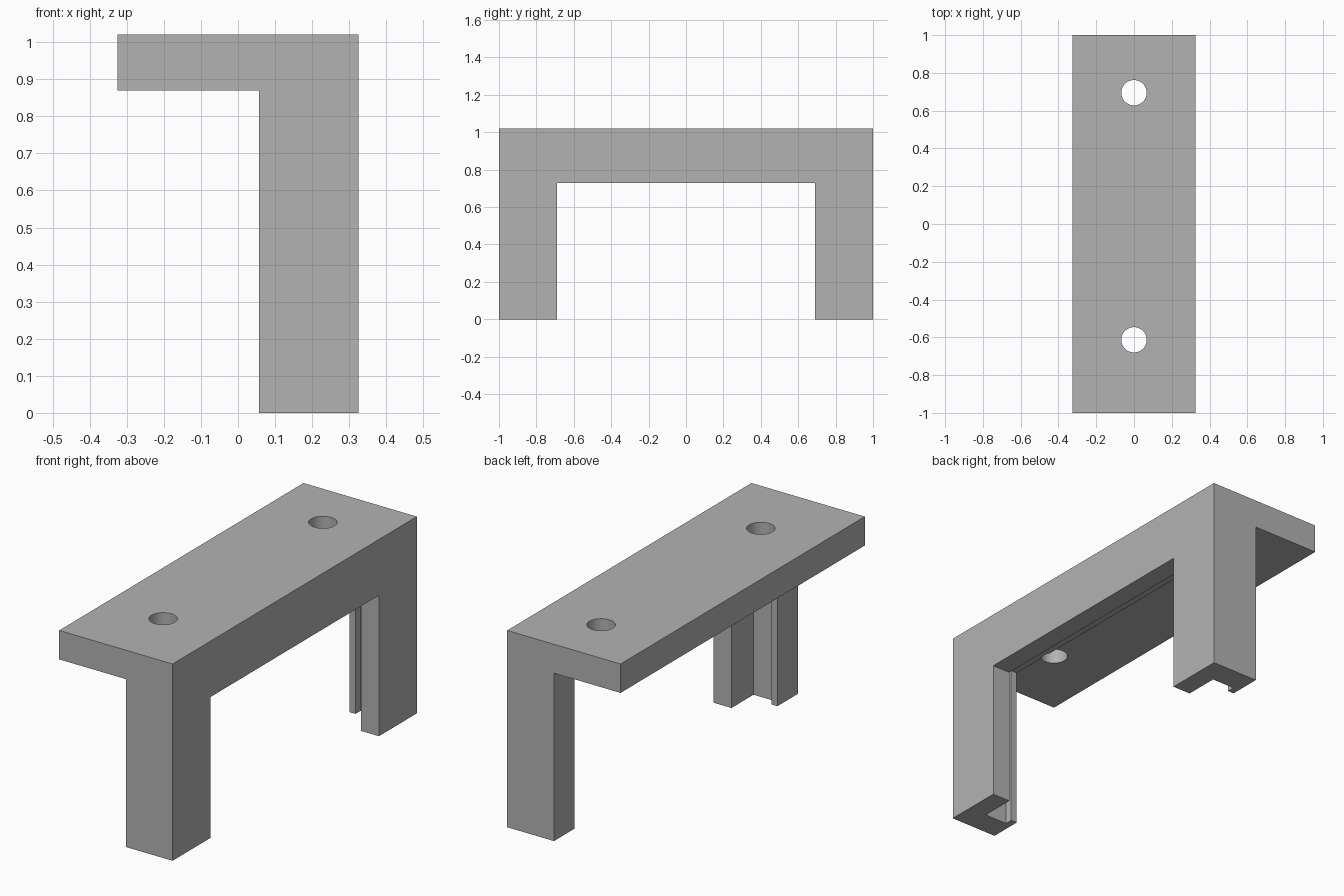
import bpy
import bmesh
import math

if "Cube" in bpy.data.objects:
    bpy.data.objects.remove(bpy.data.objects["Cube"], do_unlink=True)

grey = bpy.data.materials.new("plain grey")
grey.use_nodes = True
colour = (0.45, 0.45, 0.45, 1)
grey.diffuse_color = colour
grey.node_tree.nodes["Principled BSDF"].inputs["Base Color"].default_value = colour


def add_object(name, bm):
    mesh = bpy.data.meshes.new(name)
    bmesh.ops.recalc_face_normals(bm, faces=bm.faces)
    bm.to_mesh(mesh)
    bm.free()
    mesh.materials.append(grey)
    obj = bpy.data.objects.new(name, mesh)
    bpy.context.collection.objects.link(obj)
    return obj


def box(name, x0, x1, half_y, z0, z1):
    bm = bmesh.new()
    bmesh.ops.create_cube(bm, size=1)
    for v in bm.verts:
        v.co = (x1 if v.co.x > 0 else x0,
                half_y if v.co.y > 0 else -half_y,
                z1 if v.co.z > 0 else z0)
    return add_object(name, bm)


def cylinder(name, x, y, z, radius, depth):
    bm = bmesh.new()
    bmesh.ops.create_cone(bm, cap_ends=True, segments=48,
                          radius1=radius, radius2=radius, depth=depth)
    bmesh.ops.translate(bm, verts=bm.verts, vec=(x, y, z))
    return add_object(name, bm)


# Bracket body: L-shaped profile extruded along its length
profile = [(-0.325, 1.02), (-0.325, 0.87), (0.057, 0.87),
           (0.057, 0), (0.325, 0), (0.325, 1.02)]
bm = bmesh.new()
face = bm.faces.new([bm.verts.new((x, -1, z)) for x, z in profile])
side = bmesh.ops.extrude_face_region(bm, geom=[face])
moved = [g for g in side["geom"] if isinstance(g, bmesh.types.BMVert)]
bmesh.ops.translate(bm, verts=moved, vec=(0, 2, 0))
bracket = add_object("bracket", bm)

cutters = [
    # Opening between the legs, panel slot, and retaining lip opening
    box("leg_opening", 0.20, 0.40, 0.69, -0.1, 0.73),
    box("panel_slot", 0.092, 0.222, 0.87, -0.1, 0.89),
    box("lip_opening", 0.0, 0.11, 0.83, -0.1, 0.85),
    # Screw holes through the top plate
    cylinder("back_hole", 0, 0.695, 0.95, 0.067, 0.4),
    cylinder("front_hole", 0, -0.613, 0.95, 0.067, 0.4),
]

bpy.context.view_layer.objects.active = bracket
for cutter in cutters:
    cutter.hide_render = True
    cut = bracket.modifiers.new(cutter.name, "BOOLEAN")
    cut.operation = "DIFFERENCE"
    cut.solver = "EXACT"
    cut.object = cutter
    bpy.ops.object.modifier_apply(modifier=cut.name)
    bpy.data.objects.remove(cutter, do_unlink=True)

# Smooth hole walls, sharp edges elsewhere
bpy.ops.object.select_all(action="DESELECT")
bracket.select_set(True)
bpy.ops.object.shade_smooth_by_angle(angle=math.radians(30))
